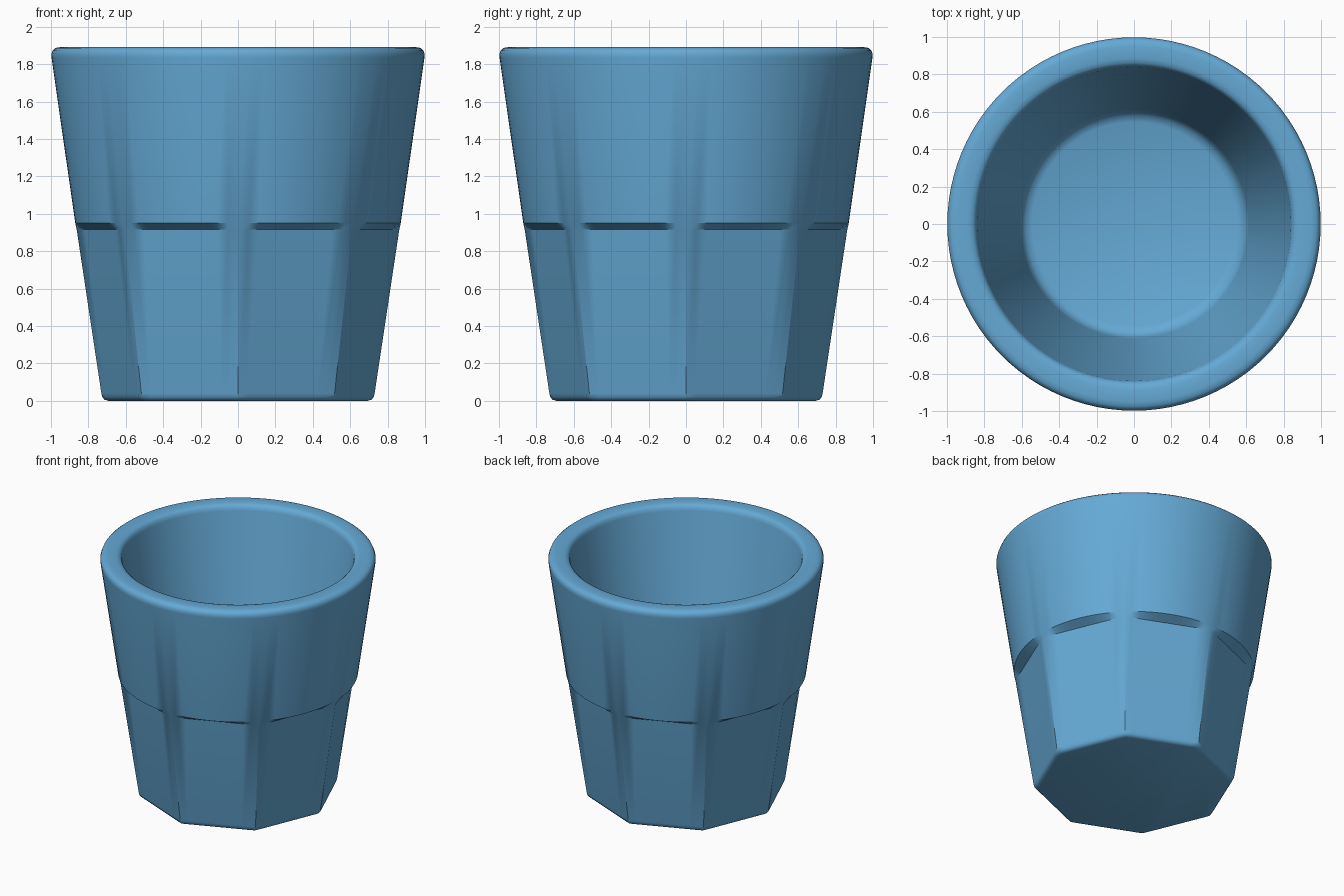
import bpy, bmesh, math

if "Cube" in bpy.data.objects:
    bpy.data.objects.remove(bpy.data.objects["Cube"])

SEG = 96  # multiple of 8 so the octagon corners fall on vertices

# (radius, height, faceted?) rings from the underside, up the outside, down the inside
RINGS = [
    (0.695, 0.0, True), (0.715, 0.006, True), (0.727, 0.02, True), (0.732, 0.04, True),
    (0.864, 0.915, True), (0.870, 0.95, False),
    (0.997, 1.835, False), (0.998, 1.855, False), (0.990, 1.875, False), (0.975, 1.887, False),
    (0.950, 1.891, False), (0.885, 1.891, False), (0.862, 1.885, False),
    (0.847, 1.872, False), (0.839, 1.845, False),
    (0.612, 0.29, False), (0.600, 0.25, False), (0.580, 0.225, False), (0.545, 0.21, False),
]


def ring_radius(r, angle, faceted):
    """Circle radius, or distance to the flat side of an octagon with corners at r."""
    if not faceted:
        return r
    a = angle % (math.pi / 4) - math.pi / 8
    return min(r * 0.998, r * math.cos(math.pi / 8) / math.cos(a))


# Cup: one closed shell, octagonal below and round above
bm = bmesh.new()
loops = []
for r, z, faceted in RINGS:
    loop = []
    for i in range(SEG):
        t = 2 * math.pi * i / SEG
        rr = ring_radius(r, t + 1e-9, faceted)
        loop.append(bm.verts.new((rr * math.cos(t), rr * math.sin(t), z)))
    loops.append(loop)
for a, b in zip(loops, loops[1:]):
    for i in range(SEG):
        j = (i + 1) % SEG
        bm.faces.new((a[i], a[j], b[j], b[i]))
bm.faces.new(list(reversed(loops[0])))  # underside
bm.faces.new(loops[-1])                 # inner floor
bmesh.ops.recalc_face_normals(bm, faces=bm.faces[:])

mesh = bpy.data.meshes.new("cup")
bm.to_mesh(mesh)
bm.free()
cup = bpy.data.objects.new("cup", mesh)
bpy.context.collection.objects.link(cup)

# Blue colour
blue = bpy.data.materials.new("light_blue")
blue.diffuse_color = (0.13, 0.40, 0.67, 1.0)
blue.use_nodes = True
blue.node_tree.nodes["Principled BSDF"].inputs["Base Color"].default_value = blue.diffuse_color
mesh.materials.append(blue)

bpy.context.view_layer.objects.active = cup
cup.select_set(True)
bpy.ops.object.shade_smooth_by_angle(angle=math.radians(35))
